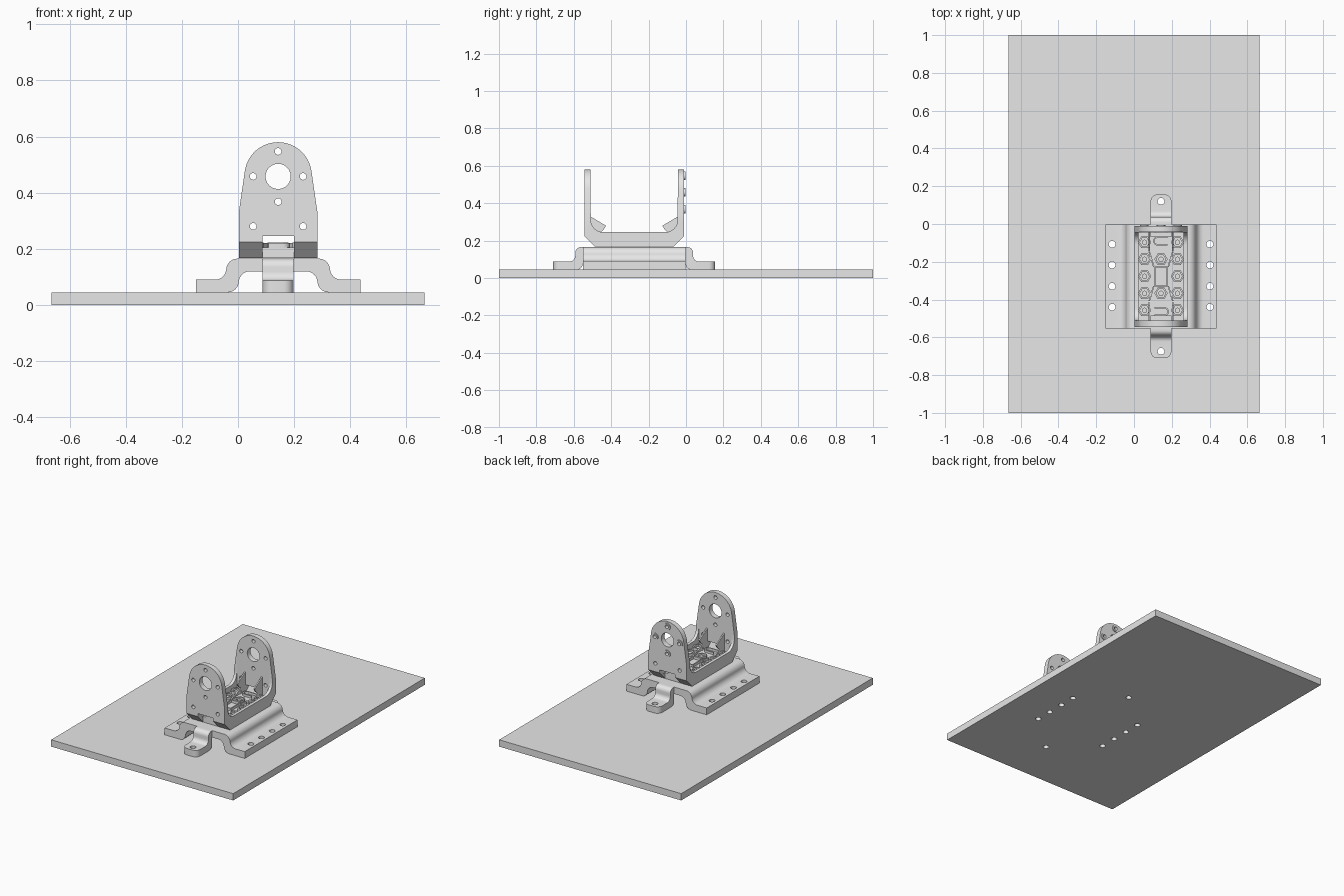
import bpy, bmesh
from math import sin, cos, radians
from mathutils import Vector

old = bpy.data.objects.get("Cube")
if old:
    bpy.data.objects.remove(old)

grey = bpy.data.materials.new("plain grey")
grey.use_nodes = True
grey.diffuse_color = (0.8, 0.8, 0.8, 1)
grey.node_tree.nodes["Principled BSDF"].inputs["Base Color"].default_value = (0.8, 0.8, 0.8, 1)

XC, YC = 0.143, -0.277      # centre of the mount
parts = []


def arc(cx, cy, r, a0, a1, n=8):
    angles = [radians(a0 + (a1 - a0) * i / n) for i in range(n + 1)]
    return [(cx + r * cos(a), cy + r * sin(a)) for a in angles]


def circle(cx, cy, r, n=24, turn=0):
    return arc(cx, cy, r, turn, turn + 360, n)[:-1]


def rect(x0, y0, x1, y1):
    return [(x0, y0), (x1, y0), (x1, y1), (x0, y1)]


def mirrored(half, centre):
    """Close a half outline of (distance, height) points about a centre."""
    return [(centre + u, z) for u, z in half] + [(centre - u, z) for u, z in reversed(half)]


def prism(name, pts, axis, lo, hi, keep=True):
    """Extrude a flat outline along an axis."""
    place = {"X": lambda a, b, c: (c, a, b),
             "Y": lambda a, b, c: (a, c, b),
             "Z": lambda a, b, c: (a, b, c)}[axis]
    bm = bmesh.new()
    face = bm.faces.new([bm.verts.new(place(a, b, lo)) for a, b in pts])
    ext = bmesh.ops.extrude_face_region(bm, geom=[face])
    new = [v for v in ext["geom"] if isinstance(v, bmesh.types.BMVert)]
    bmesh.ops.translate(bm, verts=new, vec=Vector(place(0, 0, hi - lo)))
    bmesh.ops.recalc_face_normals(bm, faces=bm.faces)
    mesh = bpy.data.meshes.new(name)
    bm.to_mesh(mesh)
    bm.free()
    ob = bpy.data.objects.new(name, mesh)
    bpy.context.collection.objects.link(ob)
    if keep:
        mesh.materials.append(grey)
        parts.append(ob)
    return ob


def combine(ob, tools, operation="DIFFERENCE"):
    """Apply booleans and remove the helper solids."""
    bpy.context.view_layer.objects.active = ob
    for tool in tools:
        tool.hide_render = True
        mod = ob.modifiers.new("shape", "BOOLEAN")
        mod.operation, mod.solver, mod.object = operation, "EXACT", tool
        bpy.ops.object.modifier_apply(modifier=mod.name)
        bpy.data.objects.remove(tool)


def drill(ob, spots, r, axis, lo, hi):
    combine(ob, [prism("cutter", circle(a, b, r), axis, lo, hi, False) for a, b in spots])


# Base plate
plate = prism("base_plate", rect(-0.665, -1, 0.665, 1), "Z", 0, 0.045)
foot_holes = [(XC + s * 0.259, y) for s in (-1, 1) for y in (-0.44, -0.33, -0.217, -0.107)]
tab_holes = [(XC, YC + s * 0.397) for s in (-1, 1)]
drill(plate, foot_holes + tab_holes, 0.018, "Z", -0.1, 0.1)

# Saddle: a bent sheet running front to back
outer = ([(0.293, 0.045), (0.293, 0.09)] + arc(0.225, 0.13, 0.04, 270, 180)
         + arc(0.145, 0.125, 0.04, 0, 90))
inner = arc(0.18, 0.085, 0.04, 270, 180) + arc(0.1, 0.08, 0.04, 0, 90)
side = list(reversed(inner)) + outer
saddle = prism("saddle", mirrored(side, XC), "Y", -0.552, -0.002)
drill(saddle, foot_holes, 0.018, "Z", 0, 0.14)

# End tabs with rounded toes
tab = ([(0.27, 0.12), (0.275, 0.12)] + arc(0.305, 0.075, 0.03, 180, 270)
       + [(0.433, 0.045), (0.433, 0.088)]
       + arc(0.345, 0.118, 0.03, 270, 180) + arc(0.285, 0.135, 0.03, 0, 90)
       + [(0.27, 0.165)])
for name, s in (("front_tab", -1), ("back_tab", 1)):
    ob = prism(name, [(YC + s * u, z) for u, z in tab], "X", XC - 0.055, XC + 0.055)
    bm = bmesh.new()
    bm.from_mesh(ob.data)
    toes = [e for e in bm.edges
            if all(abs(v.co.y - YC) > 0.43 for v in e.verts)
            and abs(e.verts[0].co.z - e.verts[1].co.z) > 0.02]
    bmesh.ops.bevel(bm, geom=toes, offset=0.035, segments=6, profile=0.5, affect="EDGES")
    bm.to_mesh(ob.data)
    bm.free()
    drill(ob, [(XC, YC + s * 0.397)], 0.018, "Z", 0, 0.14)

# U bracket: side outline trimmed to the rounded end outline
FLOOR = 0.205
half = (list(reversed(arc(0.167, 0.31, 0.065, 0, -90))) + [(0.234, 0.58), (0.267, 0.58),
        (0.267, 0.225), (0.21, 0.167)])
bracket = prism("u_bracket", mirrored(half, YC), "X", XC - 0.14, XC + 0.14)
end_shape = ([(XC - 0.14, 0.15), (XC + 0.14, 0.15), (XC + 0.14, 0.33)]
             + arc(XC, 0.46, 0.12, 8, 172, 28) + [(XC - 0.14, 0.33)])
combine(bracket, [prism("trim", end_shape, "Y", -0.7, 0.1, False)], "INTERSECT")
tools = [prism("pocket", rect(XC - 0.12, YC - 0.233, XC + 0.12, YC + 0.233), "Z", FLOOR, 0.7, False)]
for s in (-1, 1):
    lo, hi = sorted((YC + s * 0.21, YC + s * 0.3))
    tools.append(prism("notch", rect(XC - 0.056, 0.1, XC + 0.056, 0.245), "Y", lo, hi, False))
combine(bracket, tools)

# Bracket wall holes
ring = [(XC, 0.547), (XC, 0.368), (XC - 0.089, 0.458), (XC + 0.089, 0.458)]
low = [(XC - 0.089, 0.28), (XC + 0.089, 0.28)]
drill(bracket, [(XC, 0.458)], 0.045, "Y", -0.7, 0.1)
drill(bracket, ring + low, 0.012, "Y", -0.7, 0.1)

# Raised collars on the back wall
for i, (x, z) in enumerate(ring):
    collar = prism(f"back_collar_{i + 1}", circle(x, z, 0.023), "Y", YC + 0.266, YC + 0.273)
    drill(collar, [(x, z)], 0.012, "Y", -0.1, 0.1)

# Gussets between the walls and the floor
for s in (-1, 1):
    for x in (XC - 0.062, XC + 0.062):
        web = [(0.236, FLOOR - 0.002), (0.236, 0.33)] + arc(0.225, 0.31, 0.08, 180, 270)[2:6] \
            + [(0.12, FLOOR - 0.002)]
        prism("gusset", [(YC + s * u, z) for u, z in web], "X", x - 0.004, x + 0.004)


# Floor sockets: raised frames, the round ones with a centre pin
def socket(name, x, y, outline, hole, pin=True):
    frame = prism(name, outline, "Z", FLOOR - 0.002, 0.222)
    combine(frame, [prism("cutter", hole, "Z", FLOOR - 0.01, 0.3, False)])
    if pin:
        prism(name + "_pin", circle(x, y, 0.014, 16), "Z", FLOOR - 0.002, 0.215)


rows = [YC + k * 0.09 for k in range(-2, 3)]
spots = [(XC + s * 0.087, y) for s in (-1, 1) for y in rows] + [(XC, rows[1]), (XC, rows[3])]
for x, y in spots:
    socket("hex_socket", x, y, circle(x, y, 0.035, 6), circle(x, y, 0.025, 6))
socket("centre_frame", XC, YC, rect(XC - 0.037, YC - 0.055, XC + 0.037, YC + 0.055),
       rect(XC - 0.03, YC - 0.048, XC + 0.03, YC + 0.048), False)

# Hooked ribs and slanted links on the floor
for s in (-1, 1):
    y = YC + s * 0.187
    hook = (arc(XC - s * 0.018, y, 0.024, 90, 270) if s > 0 else arc(XC + 0.018, y, 0.024, 90, -90))
    back = (arc(XC - s * 0.018, y, 0.016, 270, 90) if s > 0 else arc(XC + 0.018, y, 0.016, -90, 90))
    tip = XC + s * 0.035
    outline = hook + [(tip, y - 0.024), (tip, y - 0.016)] + back + [(tip, y + 0.016), (tip, y + 0.024)]
    prism("hooked_rib", outline, "Z", FLOOR - 0.002, 0.22)
    for t in (-1, 1):
        link = [(0.058, 0.13), (0.066, 0.13), (0.042, 0.05), (0.034, 0.05)]
        prism("slanted_link", [(XC + t * u, YC + s * v) for u, v in link], "Z", FLOOR - 0.002, 0.22)

# Smooth the curved bends, keep the corners sharp
for ob in bpy.context.scene.objects:
    ob.select_set(ob in parts)
bpy.context.view_layer.objects.active = plate
bpy.ops.object.shade_smooth_by_angle(angle=radians(30))
